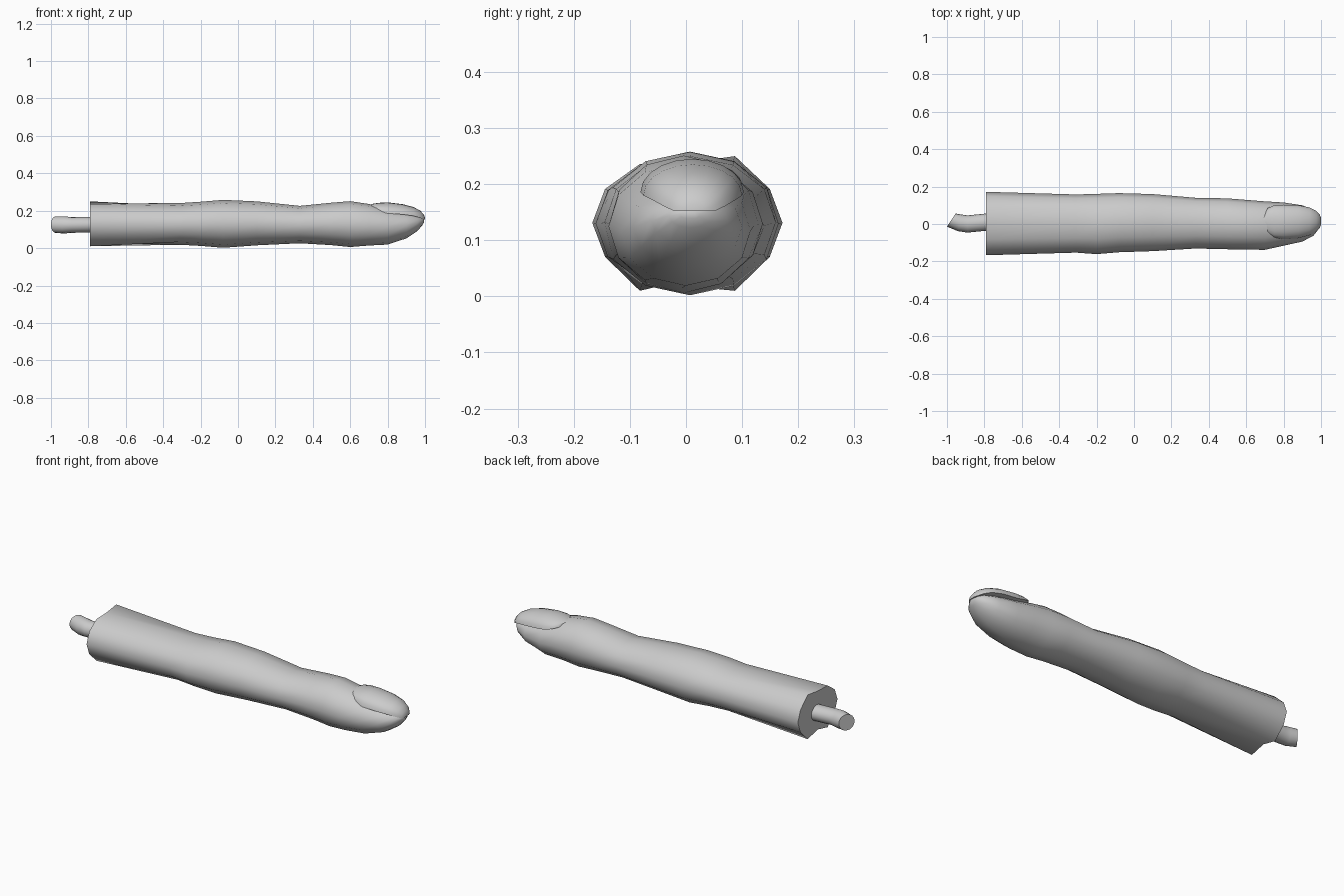
import bpy, bmesh, math
from mathutils import Vector


def loft(name, rings, angle=50):
    """Skin a list of equal-length point rings and cap both ends."""
    bm = bmesh.new()
    rows = [[bm.verts.new(p) for p in ring] for ring in rings]
    n = len(rows[0])
    for a, b in zip(rows, rows[1:]):
        for i in range(n):
            j = (i + 1) % n
            bm.faces.new((a[i], a[j], b[j], b[i]))
    bm.faces.new(rows[0])
    bm.faces.new(rows[-1])
    bmesh.ops.recalc_face_normals(bm, faces=bm.faces)
    mesh = bpy.data.meshes.new(name)
    bm.to_mesh(mesh)
    bm.free()
    obj = bpy.data.objects.new(name, mesh)
    bpy.context.collection.objects.link(obj)
    bpy.ops.object.select_all(action='DESELECT')
    obj.select_set(True)
    bpy.context.view_layer.objects.active = obj
    bpy.ops.object.shade_smooth_by_angle(angle=math.radians(angle))
    return obj


def oval(x, y0, y1, z0, z1, n=12, slant=0.0):
    """Oval cross-section between y0..y1 and z0..z1; slant tilts it in plan."""
    yc, zc, ry, rz = (y0 + y1) / 2, (z0 + z1) / 2, (y1 - y0) / 2, (z1 - z0) / 2
    ring = []
    for i in range(n):
        t = 2 * math.pi * i / n
        ring.append(Vector((x + slant * math.sin(t), yc + ry * math.sin(t), zc + rz * math.cos(t))))
    return ring


# Finger: x, y range, z range of each cross-section
sections = [
    (-0.79, -0.167, 0.172, 0.010, 0.252),
    (-0.31, -0.153, 0.158, 0.018, 0.241),
    (-0.20, -0.161, 0.161, 0.012, 0.248),
    (-0.08, -0.151, 0.165, 0.002, 0.258),
    (0.10, -0.145, 0.160, 0.015, 0.250),
    (0.33, -0.131, 0.140, 0.026, 0.226),
    (0.50, -0.135, 0.137, 0.016, 0.243),
    (0.60, -0.137, 0.129, 0.006, 0.251),
    (0.70, -0.138, 0.121, 0.014, 0.236),
    (0.80, -0.116, 0.115, 0.019, 0.215),
    (0.90, -0.094, 0.100, 0.052, 0.195),
    (0.96, -0.062, 0.075, 0.092, 0.178),
    (0.985, -0.030, 0.045, 0.122, 0.165),
    (0.995, -0.010, 0.025, 0.138, 0.155),
]
rings = [oval(*s) for s in sections]
# Ragged cut end: notched underside with flared corners
base = rings[0]
base[6].z = 0.030
base[5].z = base[7].z = 0.010
base[0].z = 0.238
base[1].z = 0.250
loft("finger", rings, 60)

# Fingernail: x, centre y, half width, edge height, crown height
nail_rows = [
    (0.695, 0.015, 0.030, 0.215, 0.230),
    (0.715, 0.015, 0.070, 0.208, 0.236),
    (0.75, 0.013, 0.087, 0.197, 0.242),
    (0.80, 0.011, 0.092, 0.186, 0.245),
    (0.88, 0.012, 0.088, 0.180, 0.235),
    (0.94, 0.014, 0.074, 0.172, 0.219),
    (0.975, 0.015, 0.055, 0.161, 0.200),
    (0.993, 0.015, 0.036, 0.152, 0.180),
    (1.00, 0.015, 0.018, 0.152, 0.164),
]
nail = []
for x, yc, w, ze, zt in nail_rows:
    arc = [Vector((x, yc + w * math.sin(t), ze + (zt - ze) * math.cos(t)))
           for t in (math.radians(-90 + 18 * k) for k in range(11))]
    nail.append(arc)
loft("fingernail", nail, 50)

# Bone stub with a slanted cut
bone_rows = [
    (-0.70, -0.035, 0.058, 0.083, 0.168, 0.0),
    (-0.79, -0.036, 0.056, 0.083, 0.167, 0.0),
    (-0.89, -0.046, 0.046, 0.082, 0.166, 0.0),
    (-0.93, -0.038, 0.050, 0.078, 0.170, 0.012),
    (-0.977, -0.014, 0.056, 0.082, 0.169, 0.023),
]
loft("bone", [oval(*r[:5], n=16, slant=r[5]) for r in bone_rows], 45)
